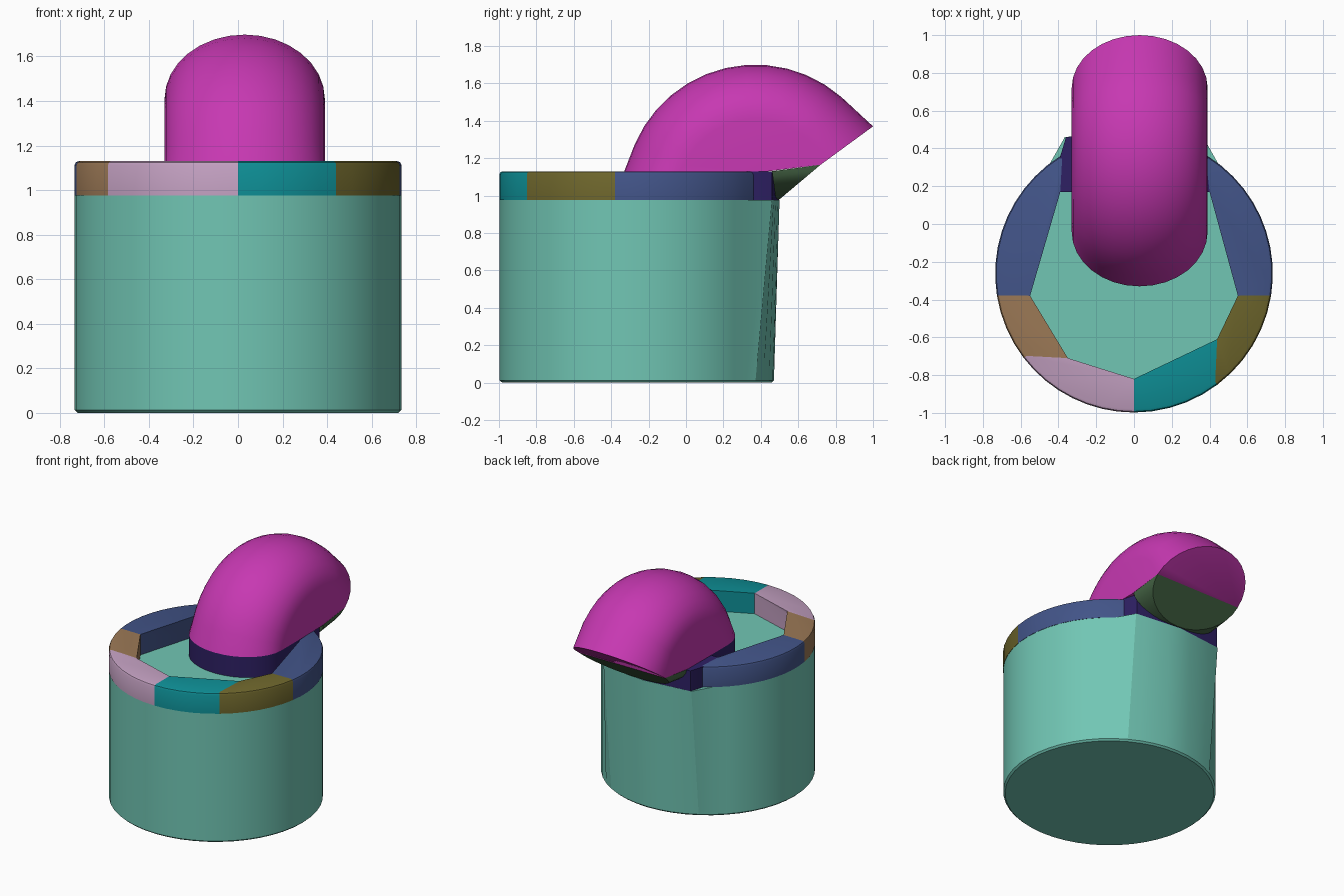
import bpy, bmesh, math
from mathutils import Vector

if "Cube" in bpy.data.objects:
    bpy.data.objects.remove(bpy.data.objects["Cube"], do_unlink=True)

CY, R = -0.263, 0.735            # body axis and radius
Z_BODY, Z_RIM = 0.975, 1.13      # top of body, top of rim


def material(name, rgb):
    lin = [((c / 255 + 0.055) / 1.055) ** 2.4 if c > 10 else c / 255 / 12.92 for c in rgb]
    m = bpy.data.materials.new(name)
    m.use_nodes = True
    m.diffuse_color = (*lin, 1)
    bsdf = next(n for n in m.node_tree.nodes if n.type == 'BSDF_PRINCIPLED')
    bsdf.inputs["Base Color"].default_value = (*lin, 1)
    return m


MINT = material("mint", (113, 198, 180))
MAGENTA = material("magenta", (199, 56, 178))
INDIGO = material("indigo", (46, 32, 100))
BLUE = material("slate blue", (66, 84, 136))
PINK = material("pale pink", (195, 160, 193))
TEAL = material("teal", (14, 144, 151))
OLIVE = material("olive", (110, 102, 44))
BROWN = material("brown", (156, 121, 86))
GREEN = material("dark green", (70, 102, 70))


def finish(name, bm, mat, angle=32):
    """Clean the mesh, smooth all but the sharp edges, and make the object."""
    bmesh.ops.remove_doubles(bm, verts=bm.verts, dist=0.0005)
    bmesh.ops.recalc_face_normals(bm, faces=bm.faces)
    for f in bm.faces:
        f.smooth = True
    for e in bm.edges:
        e.smooth = len(e.link_faces) == 2 and e.calc_face_angle(0) < math.radians(angle)
    me = bpy.data.meshes.new(name)
    bm.to_mesh(me)
    bm.free()
    me.materials.append(mat)
    ob = bpy.data.objects.new(name, me)
    bpy.context.collection.objects.link(ob)
    return ob


def stack(name, loops, mat):
    """Solid made by joining closed loops of equal length, capped at both ends."""
    bm = bmesh.new()
    rows = [[bm.verts.new(p) for p in loop] for loop in loops]
    for a, b in zip(rows, rows[1:]):
        for i in range(len(a)):
            j = (i + 1) % len(a)
            bm.faces.new((a[i], a[j], b[j], b[i]))
    bm.faces.new(rows[0])
    bm.faces.new(rows[-1])
    return finish(name, bm, mat)


def prism(name, outline, z0, z1, mat):
    return stack(name, [[(x, y, z) for x, y in outline] for z in (z0, z1)], mat)


# Round body, drawn out slightly at the top of the back
def body_ring(r, z, pushed=False):
    pts = []
    for i in range(48):
        a = math.tau * i / 48
        x, y = r * math.cos(a), CY + r * math.sin(a)
        if pushed and y > 0 and abs(x) < 0.39:
            y = 0.5 - 0.11 * abs(x)
        pts.append((x, y, z))
    return pts


stack("body", [body_ring(0.72, 0), body_ring(0.733, 0.012),
               body_ring(0.733, Z_BODY, True)], MINT)


# Coloured rim blocks: straight inside, round outside, softened top edge
def rim_block(name, in_a, in_b, out_a, out_b, mat):
    ang = [math.atan2(p[1] - CY, p[0]) for p in (out_a, out_b)]
    turn = (ang[1] - ang[0] + math.pi) % math.tau - math.pi
    n = max(3, round(abs(turn) / 0.12))
    loops = []
    for z, r in ((Z_BODY, R), (Z_RIM - 0.018, R), (Z_RIM - 0.005, R - 0.006), (Z_RIM, R - 0.018)):
        arc = [(r * math.cos(ang[0] + turn * i / n), CY + r * math.sin(ang[0] + turn * i / n), z)
               for i in range(n + 1)]
        loops.append(arc + [(*in_b, z), (*in_a, z)])
    stack(name, loops, mat)


rim_block("rim_front_left", (0, -0.82), (0.44, -0.61), (0, -1), (0.44, -0.85), TEAL)
rim_block("rim_middle_left", (0.44, -0.61), (0.55, -0.38), (0.44, -0.85), (0.725, -0.38), OLIVE)
rim_block("rim_side_left", (0.55, -0.38), (0.40, 0.17), (0.725, -0.38), (0.39, 0.36), BLUE)
rim_block("rim_front_right", (0, -0.82), (-0.35, -0.71), (0, -1), (-0.585, -0.71), PINK)
rim_block("rim_middle_right", (-0.35, -0.71), (-0.55, -0.38), (-0.585, -0.71), (-0.725, -0.38), BROWN)
rim_block("rim_side_right", (-0.55, -0.38), (-0.39, 0.17), (-0.725, -0.38), (-0.39, 0.36), BLUE)
prism("rim_back", [(-0.39, 0.17), (-0.39, 0.36), (-0.36, 0.46), (0, 0.497), (0.36, 0.46),
                   (0.39, 0.36), (0.40, 0.17)], Z_BODY, Z_RIM - 0.002, INDIGO)

# Bent spout: half-round sections turned about a sideways axis
CX, HW, N = 0.03, 0.36, 16
sections = [((-0.04, Z_RIM), (-0.33, Z_RIM))]        # (side point, crown point) as (y, z)
for deg in range(157, 41, -9):
    c, s = math.cos(math.radians(deg)), math.sin(math.radians(deg))
    sections.append(((0.37 + 0.41 * c, 1.0 + 0.41 * s), (0.37 + 0.70 * c, 1.0 + 0.70 * s)))
sections.append(((0.72, 1.165), (1.0, 1.37)))


def half_round(side, crown, flip=1):
    pts = []
    for i in range(N + 1):
        a = math.pi * i / N
        k = math.sin(a)
        pts.append((CX + HW * math.cos(a), side[0] + (crown[0] - side[0]) * k,
                    side[1] + (crown[1] - side[1]) * k))
    return pts


bm = bmesh.new()
pivot = [bm.verts.new((CX + s * HW, 0.44, Z_RIM)) for s in (1, -1)]
rows = [[bm.verts.new(p) for p in half_round(*sec)] for sec in sections]
for a, b in zip(rows, rows[1:]):
    for i in range(N):
        bm.faces.new((a[i], a[i + 1], b[i + 1], b[i]))
    bm.faces.new((pivot[0], a[0], b[0]))
    bm.faces.new((pivot[1], b[-1], a[-1]))
bm.faces.new(rows[0] + [pivot[1], pivot[0]])
bm.faces.new(rows[-1])
bm.faces.new((pivot[0], rows[-1][0], rows[-1][-1], pivot[1]))
finish("spout", bm, MAGENTA)

# Upright neck below the spout
neck = [(x, y) for x, y, z in half_round(*sections[0])]
prism("spout_neck", neck + [(CX - HW, 0.3), (CX + HW, 0.3)], Z_BODY - 0.01, Z_RIM, INDIGO)

# Rounded underside joining the spout opening to the back of the rim
bm = bmesh.new()
for p in (half_round((0.72, 1.165), (0.5, 0.98))
          + half_round((0.46, Z_RIM), (0.48, 0.98))):
    bm.verts.new(p)
hull = bmesh.ops.convex_hull(bm, input=bm.verts)
loose = [v for v in bm.verts if not v.link_faces]
bmesh.ops.delete(bm, geom=loose, context='VERTS')
finish("spout_underside", bm, GREEN)
